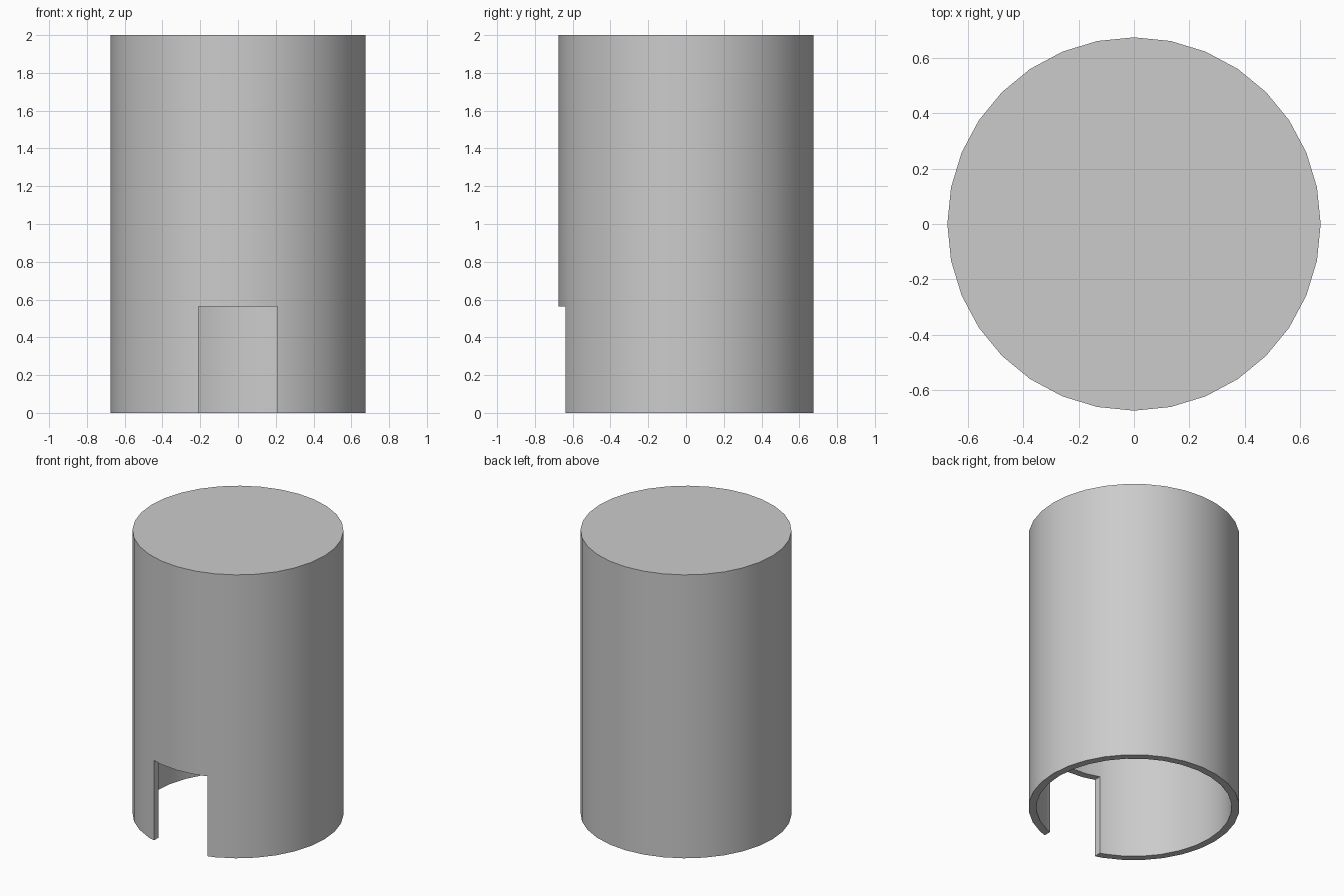
import bpy, math

if "Cube" in bpy.data.objects:
    bpy.data.objects.remove(bpy.data.objects["Cube"])

SIDES, RADIUS, HEIGHT, WALL = 32, 0.675, 2.0, 0.05
DOOR_W, DOOR_H = 0.418, 0.564


def cylinder(name, radius, z0, z1):
    bpy.ops.mesh.primitive_cylinder_add(vertices=SIDES, radius=radius, depth=z1 - z0,
                                        location=(0, 0, (z0 + z1) / 2))
    ob = bpy.context.object
    ob.name = name
    return ob


def subtract(target, cutter):
    cutter.hide_render = True
    mod = target.modifiers.new("cut", 'BOOLEAN')
    mod.operation, mod.solver, mod.object = 'DIFFERENCE', 'EXACT', cutter
    bpy.context.view_layer.objects.active = target
    bpy.ops.object.modifier_apply(modifier=mod.name)
    bpy.data.objects.remove(cutter, do_unlink=True)


# Round shell, closed on top and open below
shell = cylinder("round_shell", RADIUS, 0, HEIGHT)
subtract(shell, cylinder("cavity_cutter", RADIUS - WALL, -0.5, HEIGHT - WALL))

# Doorway through the front wall
bpy.ops.mesh.primitive_cube_add(size=1, location=(0, -0.7, DOOR_H / 2 - 0.25))
door = bpy.context.object
door.name = "doorway_cutter"
door.scale = (DOOR_W, 0.8, DOOR_H + 0.5)
bpy.context.view_layer.update()
subtract(shell, door)

# Smooth round walls with crisp rims
bpy.ops.object.select_all(action='DESELECT')
shell.select_set(True)
bpy.context.view_layer.objects.active = shell
bpy.ops.object.shade_smooth_by_angle(angle=math.radians(30))
